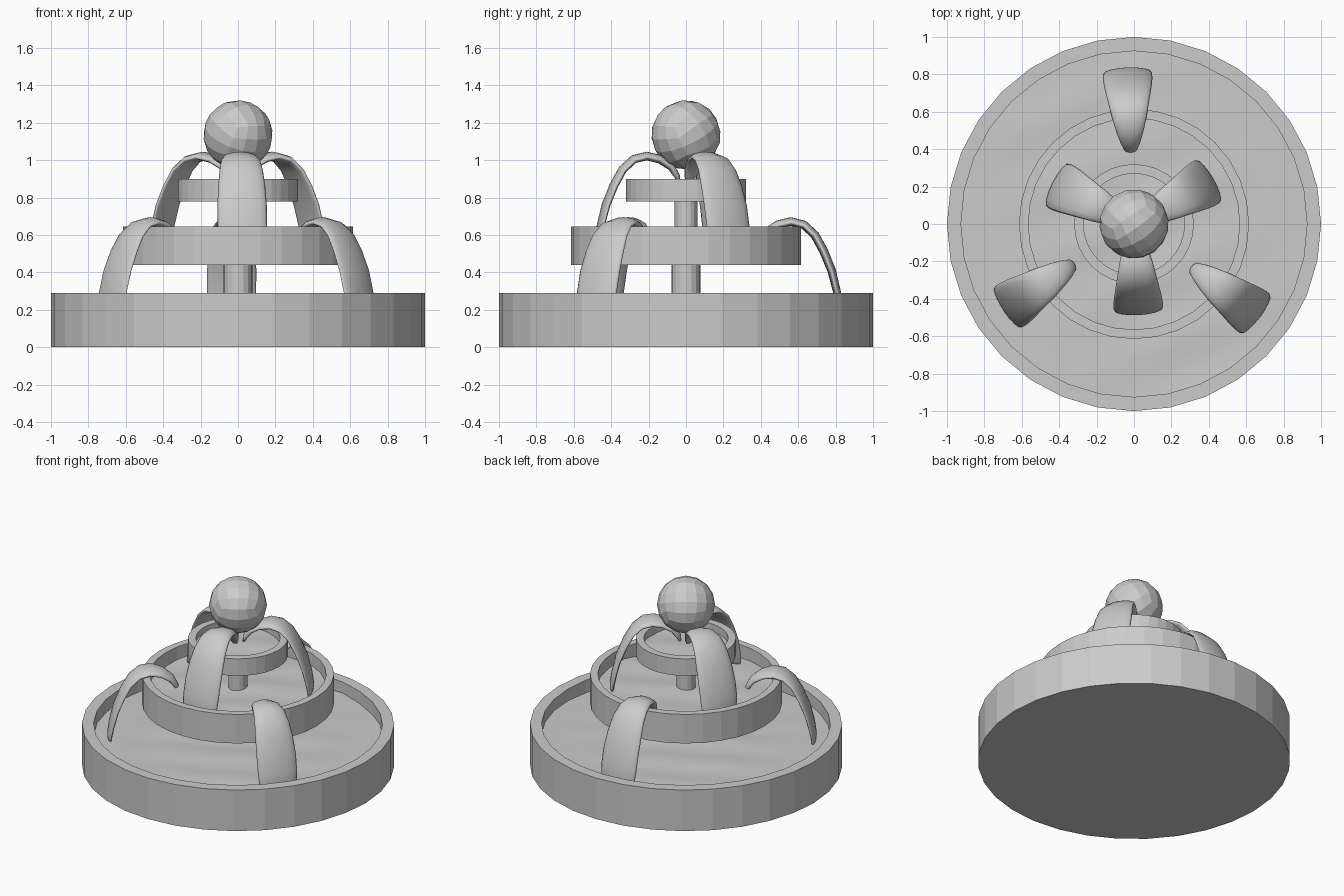
import bpy, bmesh, math
from mathutils import Vector, Matrix

if "Cube" in bpy.data.objects:
    bpy.data.objects.remove(bpy.data.objects["Cube"])

SIDES = 32


def make_object(name, bm, smooth=False):
    bmesh.ops.recalc_face_normals(bm, faces=bm.faces)
    for f in bm.faces:
        f.smooth = smooth
    me = bpy.data.meshes.new(name)
    bm.to_mesh(me)
    bm.free()
    ob = bpy.data.objects.new(name, me)
    bpy.context.collection.objects.link(ob)
    return ob


def bridge(bm, a, b):
    n = len(a)
    for i in range(n):
        bm.faces.new((a[i], a[(i + 1) % n], b[(i + 1) % n], b[i]))


def circle(bm, r, z, n=SIDES, height=None):
    ring = []
    for i in range(n):
        t = 2 * math.pi * i / n
        x, y = r * math.cos(t), r * math.sin(t)
        ring.append(bm.verts.new((x, y, z + (height(x, y) if height else 0))))
    return ring


def lathe(name, profile, n=SIDES):
    bm = bmesh.new()
    rings = [circle(bm, r, z, n) for r, z in profile]
    for a, b in zip(rings, rings[1:]):
        bridge(bm, a, b)
    bm.faces.new(rings[0])
    bm.faces.new(rings[-1])
    return make_object(name, bm)


def water(name, radius, z, rings):
    def wave(x, y):
        return 0.005 * (math.sin(14 * x + 6 * y) + math.sin(17 * y - 8 * x + 1))
    bm = bmesh.new()
    loops = [circle(bm, radius * (i + 1) / rings, z, SIDES, wave) for i in range(rings)]
    for a, b in zip(loops, loops[1:]):
        bridge(bm, a, b)
    mid = bm.verts.new((0, 0, z + wave(0, 0)))
    for i in range(SIDES):
        bm.faces.new((mid, loops[0][i], loops[0][(i + 1) % SIDES]))
    return make_object(name, bm, True)


# Basins: outer radius, inner radius, bottom, rim, water level
tiers = [("lower", 1.0, 0.925, 0.0, 0.29, 0.205),
         ("middle", 0.615, 0.565, 0.44, 0.645, 0.555),
         ("upper", 0.32, 0.27, 0.78, 0.90, 0.85)]
for name, ro, ri, z0, z1, zw in tiers:
    lathe(name + "_basin", [(ro, z0), (ro, z1), (ri, z1), (ri, zw - 0.03)])
    water(name + "_water", ri, zw, max(4, int(ri * 16)))

# Pillars between the basins
lathe("lower_pillar", [(0.077, 0.175), (0.077, 0.44)], 16)
lathe("upper_pillar", [(0.062, 0.525), (0.062, 0.78)], 16)

# Water jet centre line: radius, height, half width, half thickness
JET = [(0.387, 0.53, 0.018, 0.008), (0.398, 0.565, 0.035, 0.016),
       (0.43, 0.615, 0.052, 0.021), (0.49, 0.655, 0.072, 0.023),
       (0.56, 0.672, 0.090, 0.023), (0.63, 0.655, 0.104, 0.023),
       (0.69, 0.600, 0.116, 0.023), (0.737, 0.515, 0.126, 0.023),
       (0.78, 0.41, 0.132, 0.022), (0.808, 0.30, 0.132, 0.020),
       (0.82, 0.23, 0.126, 0.018), (0.822, 0.19, 0.110, 0.012)]


def jet(name, angle, dr, dz):
    bm = bmesh.new()
    rings = []
    for i, (r, z, w, t) in enumerate(JET):
        a, b = JET[max(i - 1, 0)], JET[min(i + 1, len(JET) - 1)]
        tan = Vector((b[0] - a[0], 0, b[1] - a[1])).normalized()
        nor = Vector((-tan.z, 0, tan.x))
        ring = []
        for k in range(16):
            p = 2 * math.pi * k / 16
            # edges of the sheet droop slightly
            off = t * math.sin(p) - 0.008 * (w / 0.13) * math.cos(p) ** 2
            co = Vector((r + dr, w * math.cos(p), z + dz)) + nor * off
            ring.append(bm.verts.new(co))
        rings.append(ring)
    for a, b in zip(rings, rings[1:]):
        bridge(bm, a, b)
    bm.faces.new(rings[0])
    bm.faces.new(rings[-1])
    bm.transform(Matrix.Rotation(math.radians(angle), 4, 'Z'))
    return make_object(name, bm, True)


for i, ang in enumerate((92.5, 213.5, 323.5)):
    jet(f"lower_water_jet_{i + 1}", ang, 0.0, 0.0)
for i, ang in enumerate((-87, 30, 153)):
    jet(f"upper_water_jet_{i + 1}", ang, -0.35, 0.35)

# Faceted ball on top: subdivided cube pushed out to a sphere
bm = bmesh.new()
bmesh.ops.create_cube(bm, size=2)
bmesh.ops.subdivide_edges(bm, edges=bm.edges[:], cuts=3, use_grid_fill=True)
for v in bm.verts:
    v.co = Vector([math.tan(c * math.pi / 4) for c in v.co]).normalized() * 0.186
bm.transform(Matrix.Translation((0, 0, 1.135))
             @ Matrix.Rotation(math.radians(35), 4, 'Z')
             @ Matrix.Rotation(math.radians(30), 4, 'X'))
make_object("top_ball", bm)
